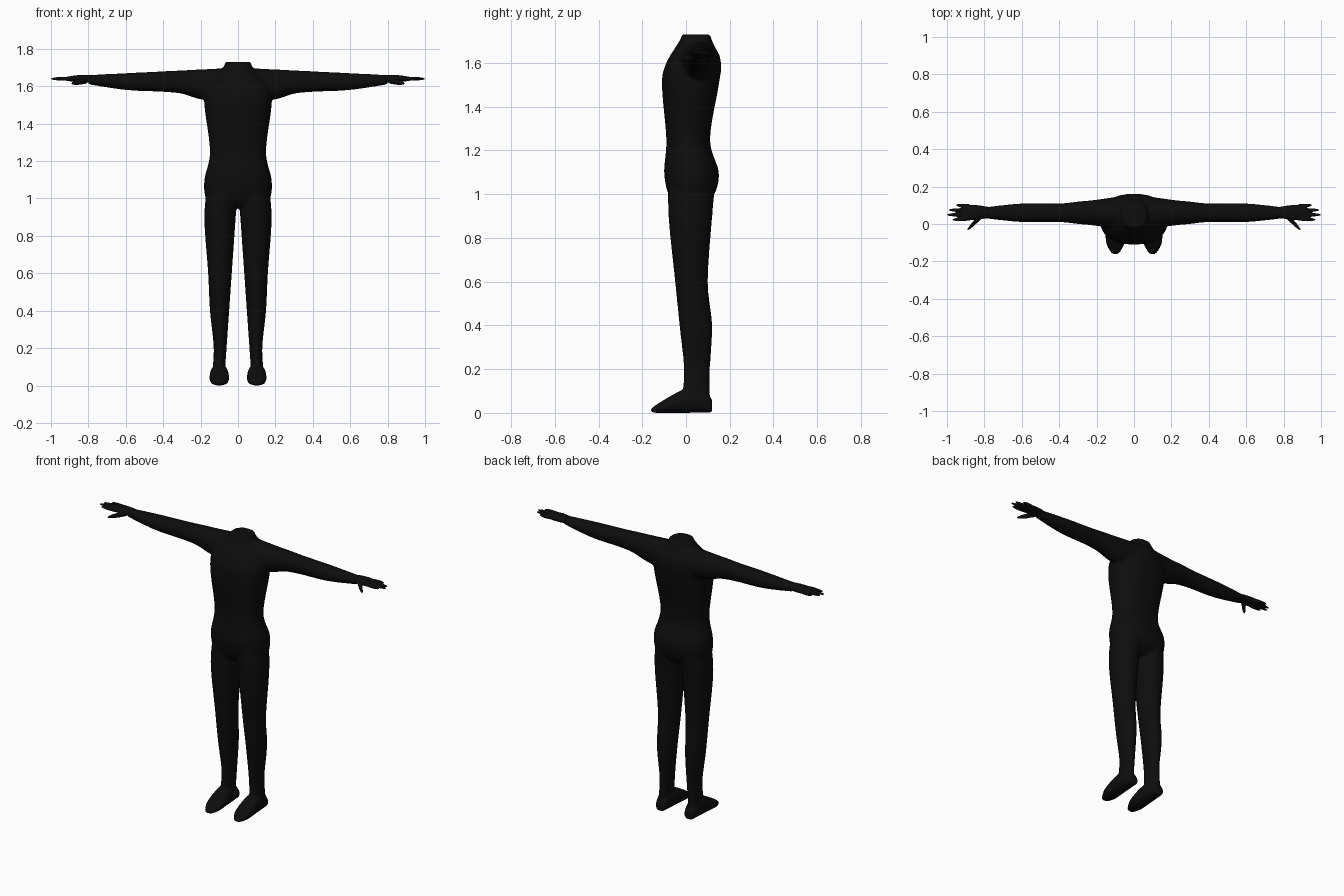
import bpy, bmesh
from math import cos, sin, tau, copysign
from mathutils import Vector

cube = bpy.data.objects.get("Cube")
if cube:
    bpy.data.objects.remove(cube, do_unlink=True)

black = bpy.data.materials.new("matte black")
black.use_nodes = True
shade = (0.004, 0.004, 0.004, 1)
black.diffuse_color = shade
black.node_tree.nodes["Principled BSDF"].inputs["Base Color"].default_value = shade


def flowing(sections, steps=6):
    """Fill in a smooth curve that passes through every given section."""
    keys = [Vector(section) for section in sections]
    padded = [keys[0], *keys, keys[-1]]
    result = []
    for before, start, end, after in zip(padded, padded[1:], padded[2:], padded[3:]):
        leave, arrive = (end - before) / 2, (after - start) / 2
        for step in range(steps):
            t = step / steps
            ease = t * t * (3 - 2 * t)
            result.append(start.lerp(end, ease)
                          + leave * t * (1 - t) ** 2 - arrive * t * t * (1 - t))
    return result + [keys[-1]]


def loft(bm, axis, sections, side=1, power=2, count=32):
    """Skin rounded sections: position, then low and high along each other axis."""
    others = [i for i in range(3) if i != axis]
    rings = []
    for position, *span in sections:
        ring = []
        for k in range(count):
            angle = tau * k / count
            point = Vector()
            point[axis] = position
            for other, wave, low, high in zip(others, (cos(angle), sin(angle)),
                                              span[::2], span[1::2]):
                bulge = copysign(abs(wave) ** (2 / power), wave)
                point[other] = (low + high + (high - low) * bulge) / 2
            point.x *= side
            ring.append(bm.verts.new(point))
        rings.append(ring)
    for lower, upper in zip(rings, rings[1:]):
        for k in range(count):
            n = (k + 1) % count
            bm.faces.new((lower[k], lower[n], upper[n], upper[k]))
    bm.faces.new(rings[0])
    bm.faces.new(rings[-1])


def add_finger(bm, root, tip, radius, side, steps=8):
    """Make a straight finger that narrows to a rounded tip."""
    sections = []
    for step in range(steps + 1):
        t = step / steps
        x, y, z = Vector(root).lerp(Vector(tip), t)
        r = radius * (1 - 0.7 * t ** 4)
        sections.append((x, y - r, y + r, z - r, z + r))
    loft(bm, 0, sections, side, count=16)


def finish(bm, name, voxel, smoothing):
    """Fuse the overlapping lofts into one smooth skin."""
    bmesh.ops.recalc_face_normals(bm, faces=bm.faces)
    mesh = bpy.data.meshes.new(name)
    bm.to_mesh(mesh)
    bm.free()
    mesh.materials.append(black)
    obj = bpy.data.objects.new(name, mesh)
    bpy.context.collection.objects.link(obj)
    fuse = obj.modifiers.new("fuse", 'REMESH')
    fuse.mode = 'VOXEL'
    fuse.voxel_size = voxel
    fuse.use_smooth_shade = True
    soften = obj.modifiers.new("soften", 'SMOOTH')
    soften.factor = 0.5
    soften.iterations = smoothing


# Torso: height, half width, front, back
torso = [
    (0.95, 0.1, -0.04, 0.08), (1, 0.17, -0.08, 0.13), (1.1, 0.18, -0.1, 0.15),
    (1.25, 0.15, -0.09, 0.11), (1.5, 0.18, -0.11, 0.15), (1.6, 0.17, -0.09, 0.16),
    (1.7, 0.08, -0.03, 0.12), (1.73, 0.07, -0.02, 0.11),
]
# Leg: height, outer side, front, back
leg = [
    (1.1, 0.16, -0.08, 0.14), (0.9, 0.18, -0.08, 0.12), (0.6, 0.16, -0.05, 0.1),
    (0.4, 0.15, -0.03, 0.12), (0.2, 0.13, -0.01, 0.11), (0.05, 0.14, -0.02, 0.11),
]
# Foot: depth, half width, instep height
foot = [(0.12, 0.03, 0.06), (0.08, 0.04, 0.1), (0, 0.05, 0.11),
        (-0.1, 0.05, 0.06), (-0.16, 0.02, 0.02)]
# Arm: distance out, half depth, underside
arm = [(0, 0.1, 1.5), (0.2, 0.07, 1.53), (0.3, 0.06, 1.56), (0.4, 0.05, 1.57),
       (0.6, 0.05, 1.58), (0.8, 0.03, 1.61)]
# Palm: distance out, half depth, half thickness
palm = [(0.78, 0.03, 0.02), (0.85, 0.04, 0.02), (0.92, 0.04, 0.01)]

body = bmesh.new()
loft(body, 2, [(z, -w, w, front, back) for z, w, front, back in flowing(torso)], power=2.3)
for side in (1, -1):
    # The inner side of the leg leans away from the middle towards the ankle
    loft(body, 2, [(z, 0.075 - 0.07 * z, outer, front, back)
                   for z, outer, front, back in flowing(leg)], side)
    loft(body, 1, [(y, 0.1 - w, 0.1 + w, 0, top) for y, w, top in flowing(foot)], side, 2.3)
    # The top of the arm slopes gently down from the shoulder
    loft(body, 0, [(x, 0.06 - w, 0.06 + w, under, 1.7 - 0.05 * x)
                   for x, w, under in flowing(arm)], side)
finish(body, "body", 0.008, 6)

# Hands with four straight fingers and a slanting thumb
hand_y, hand_z = 0.062, 1.64
for side, name in ((1, "left_hand"), (-1, "right_hand")):
    hand = bmesh.new()
    loft(hand, 0, [(x, hand_y - w, hand_y + w, hand_z - h, hand_z + h)
                   for x, w, h in flowing(palm)], side, 2.3)
    for i, reach in enumerate((0.97, 1, 0.99, 0.95)):
        spread = i - 1.5
        add_finger(hand, (0.88, hand_y + 0.022 * spread, hand_z),
                   (reach, hand_y + 0.026 * spread, hand_z), 0.011, side)
    add_finger(hand, (0.81, 0.05, 1.63), (0.89, -0.03, 1.615), 0.016, side)
    finish(hand, name, 0.0035, 2)
